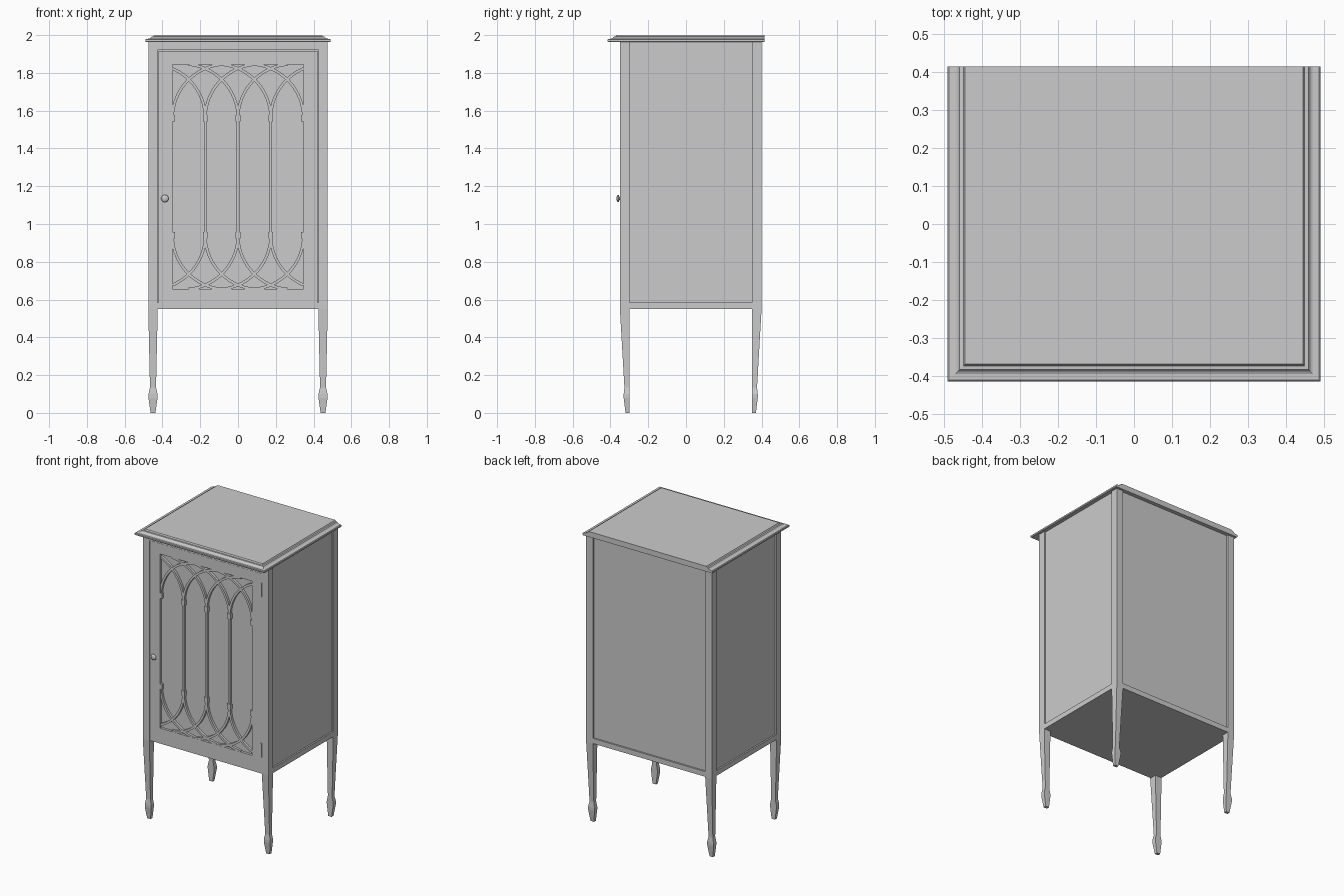
import bpy, bmesh
from math import sqrt, radians
from mathutils import Vector

cube = bpy.data.objects.get("Cube")
if cube:
    bpy.data.objects.remove(cube, do_unlink=True)

mat = bpy.data.materials.new("plain grey")
mat.use_nodes = True
GREY = (0.6, 0.6, 0.6, 1)
mat.diffuse_color = GREY
mat.node_tree.nodes["Principled BSDF"].inputs["Base Color"].default_value = GREY


def finish(name, bm):
    bmesh.ops.recalc_face_normals(bm, faces=bm.faces)
    me = bpy.data.meshes.new(name)
    bm.to_mesh(me)
    bm.free()
    me.materials.append(mat)
    ob = bpy.data.objects.new(name, me)
    bpy.context.collection.objects.link(ob)
    return ob


def box(name, x0, x1, y0, y1, z0, z1):
    bm = bmesh.new()
    bmesh.ops.create_cube(bm, size=1)
    for v in bm.verts:
        v.co = ((x0 + x1) / 2 + v.co.x * (x1 - x0),
                (y0 + y1) / 2 + v.co.y * (y1 - y0),
                (z0 + z1) / 2 + v.co.z * (z1 - z0))
    return finish(name, bm)


def loft(name, rings):
    """Skin a list of equal rings and cap both ends."""
    bm = bmesh.new()
    rows = [[bm.verts.new(p) for p in ring] for ring in rings]
    n = len(rows[0])
    for a, b in zip(rows, rows[1:]):
        for i in range(n):
            j = (i + 1) % n
            bm.faces.new((a[i], a[j], b[j], b[i]))
    bm.faces.new(rows[0])
    bm.faces.new(rows[-1])
    return finish(name, bm)


HALF, FRONT, BACK = 0.475, -0.35, 0.40
BASE, RAIL, TOP = 0.55, 0.585, 1.965

# Corner posts tapering into legs with spade feet: height, half width, depth
leg_profile = [(0, .013, .02), (.08, .024, .03), (.10, .024, .03),
               (.135, .016, .026), (BASE, .025, .05), (TOP, .025, .05)]
for side, sx in (("left", 1), ("right", -1)):
    for end, inner, sy in (("front", -.30, -1), ("back", .35, 1)):
        loft(f"{end}_{side}_leg", [
            [(sx * .45 - w, inner, z), (sx * .45 + w, inner, z),
             (sx * .45 + w, inner + sy * d, z), (sx * .45 - w, inner + sy * d, z)]
            for z, w, d in leg_profile])

# Carcass: recessed panels, floor and rails
for side, s in (("left", 1), ("right", -1)):
    box(f"{side}_panel", *sorted((s * .45, s * .464)), -.31, .36, RAIL - .01, TOP)
    box(f"{side}_bottom_rail", *sorted((s * .45, s * .474)), -.31, .36, BASE, RAIL)
box("back_panel", -.43, .43, .37, .388, RAIL - .01, TOP)
box("back_bottom_rail", -.43, .43, .37, .399, BASE, RAIL)
box("floor", -.455, .455, -.33, .38, BASE, BASE + .02)
box("front_bottom_rail", -.43, .43, -.345, -.31, BASE, RAIL)
box("front_top_rail", -.43, .43, -.349, -.31, 1.92, TOP)

# Moulded top, with the back edge left straight: inset, height
top_profile = [(.004, 1.963), (0, 1.967), (0, 1.976), (.004, 1.98), (.02, 1.981),
               (.026, 1.984), (.031, 1.991), (.041, 1.992), (.044, 1.996), (.046, 2.0)]
loft("moulded_top", [
    [(-.491 + i, -.415 + i, z), (.491 - i, -.415 + i, z),
     (.491 - i, .415, z), (-.491 + i, .415, z)] for i, z in top_profile])

# Door frame and sunk pane
DOOR_Y, PANE_Y = -.345, -.328
OX, OZ0, OZ1 = .347, .655, 1.845
for side, s in (("left", 1), ("right", -1)):
    box(f"door_{side}_stile", *sorted((s * OX, s * .422)), DOOR_Y, -.31, RAIL, 1.917)
box("door_top_rail", -OX, OX, DOOR_Y, -.31, OZ1, 1.917)
box("door_bottom_rail", -OX, OX, DOOR_Y, -.31, RAIL, OZ0)
box("door_pane", -OX, OX, PANE_Y, -.31, OZ0, OZ1)
box("door_backing", -.43, .43, -.32, -.31, RAIL, 1.925)

# Interlaced tracery
COL = OX / 2
SPRING_TOP, SPRING_LOW = 1.56, .94
BAR_Y = DOOR_Y + .001


def bar(name, pts, width=.015):
    """Flat bar following points in the door plane."""
    rings = []
    for i, p in enumerate(pts):
        t = (pts[min(i + 1, len(pts) - 1)] - pts[max(i - 1, 0)]).normalized()
        n = Vector((-t.y, t.x)) * width / 2
        a, b = p + n, p - n
        rings.append([(a.x, BAR_Y, a.y), (b.x, BAR_Y, b.y),
                      (b.x, PANE_Y + .003, b.y), (a.x, PANE_Y + .003, a.y)])
    return loft(name, rings)


STEPS = 18
span = 1.5 * COL
for label, spring, edge in (("upper", SPRING_TOP, OZ1), ("lower", SPRING_LOW, OZ0)):
    rise = abs(edge - spring)
    radius = (span ** 2 + rise ** 2) / (2 * span)
    up = 1 if edge > spring else -1
    for k in range(5):
        x0 = (k - 2) * COL
        for s in (1, -1):
            reach = min(span, OX - s * x0)
            if reach < .01:
                continue
            pts = []
            for i in range(STEPS + 1):
                d = reach * (i / STEPS) ** 2
                h = sqrt(max(radius ** 2 - (radius - d) ** 2, 0))
                pts.append(Vector((x0 + s * d, spring + up * h)))
            bar(f"{label}_tracery_arc", pts)
        # Small block where the arcs spring
        w = .013
        box(f"{label}_tracery_block", max(x0 - w, -OX), min(x0 + w, OX),
            DOOR_Y - .001, PANE_Y + .003, spring - .018, spring + .018)
for k in (-1, 0, 1):
    bar("tracery_mullion", [Vector((k * COL, SPRING_LOW)), Vector((k * COL, SPRING_TOP))])

# Hinge plates
for z in (.71, 1.805):
    box("hinge", .414, .424, -.350, -.34, z - .047, z + .047)

# Turned door knob: radius, distance out from the door
knob = bmesh.new()
profile = [(.009, 0), (.009, .008), (.017, .010), (.020, .014), (.017, .019), (.009, .022), (0, .023)]
vs = [knob.verts.new((-.387 + r, DOOR_Y - d, 1.135)) for r, d in profile]
edges = [knob.edges.new(p) for p in zip(vs, vs[1:])]
bmesh.ops.spin(knob, geom=vs + edges, cent=(-.387, DOOR_Y, 1.135), axis=(0, 1, 0),
               angle=radians(360), steps=24, use_duplicate=False)
bmesh.ops.remove_doubles(knob, verts=knob.verts, dist=.0002)
knob_ob = finish("door_knob", knob)
bpy.ops.object.select_all(action="DESELECT")
knob_ob.select_set(True)
bpy.context.view_layer.objects.active = knob_ob
bpy.ops.object.shade_smooth_by_angle(angle=radians(40))
